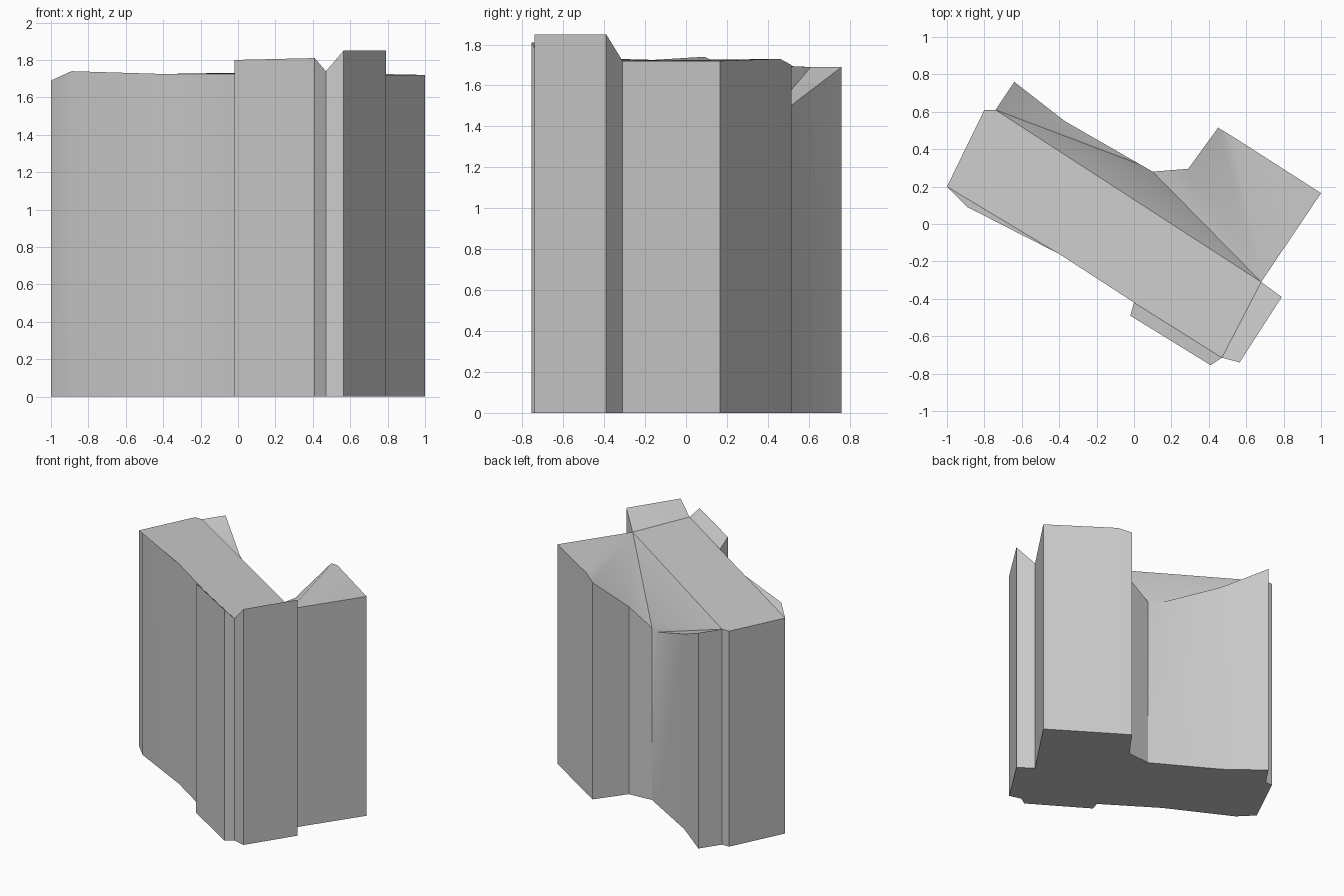
import bpy
import bmesh
import math

# Remove only the default object
default_cube = bpy.data.objects.get("Cube")
if default_cube:
    bpy.data.objects.remove(default_cube, do_unlink=True)


def make_material(name, colour):
    material = bpy.data.materials.new(name)
    material.use_nodes = True
    material.diffuse_color = colour
    shader = next(n for n in material.node_tree.nodes if n.type == "BSDF_PRINCIPLED")
    shader.inputs["Base Color"].default_value = colour
    return material


# Counter-clockwise footprint: each corner has x, y and its eave height
corners = {
    "west_tip": (-1.0, .20, 1.69),
    "west_chamfer": (-.89, .09, 1.74),
    "front_bend": (-.40, -.16, 1.725),
    "bay_inner": (0, -.42, 1.725),
    "bay_left": (-.02, -.49, 1.80),
    "bay_right": (.41, -.755, 1.81),
    "front_notch": (.47, -.715, 1.74),
    "tower_front": (.565, -.74, 1.85),
    "tower_back": (.79, -.39, 1.85),
    "valley": (.68, -.31, 1.72),
    "wing_east": (1.0, .165, 1.72),
    "wing_north": (.54, .46, 1.73),
    "wing_tip": (.45, .515, 1.70),
    "court_east": (.29, .295, 1.47),
    "court_west": (.10, .28, 1.35),
    "rear_low": (.03, .32, 1.35),
    "rear_bend": (-.37, .55, 1.53),
    "rear_tip": (-.64, .76, 1.69),
    "rear_notch": (-.74, .61, 1.69),
    "west_back": (-.80, .61, 1.69),
}

# Roof planes, each a ring of corner names
roof_planes = [
    "valley rear_notch west_back west_tip front_bend bay_inner front_notch",
    "west_tip west_chamfer front_bend",
    "bay_inner bay_left bay_right front_notch",
    "front_notch tower_front tower_back",
    "front_notch tower_back valley",
    "valley wing_east wing_north",
    "valley wing_north wing_tip",
    "valley wing_tip court_east",
    "valley court_east court_west",
    "valley court_west rear_notch",
    "rear_notch court_west rear_low",
    "rear_notch rear_low rear_bend",
    "rear_notch rear_bend rear_tip",
]

bm = bmesh.new()
top = {name: bm.verts.new(point) for name, point in corners.items()}
base = {name: bm.verts.new((x, y, 0)) for name, (x, y, z) in corners.items()}
names = list(corners)

# Walls between neighbouring corners
for a, b in zip(names, names[1:] + names[:1]):
    bm.faces.new((base[a], base[b], top[b], top[a]))

# Floor and roof
bm.faces.new([base[name] for name in reversed(names)])
for plane in roof_planes:
    bm.faces.new([top[name] for name in plane.split()])

bmesh.ops.recalc_face_normals(bm, faces=bm.faces)
mesh = bpy.data.meshes.new("building_block")
bm.to_mesh(mesh)
bm.free()

building = bpy.data.objects.new("building_block", mesh)
bpy.context.collection.objects.link(building)
mesh.materials.append(make_material("plain_grey", (.6, .6, .6, 1)))

# Soft shading over shallow bends, crisp corners elsewhere
bpy.ops.object.select_all(action="DESELECT")
building.select_set(True)
bpy.context.view_layer.objects.active = building
bpy.ops.object.shade_smooth_by_angle(angle=math.radians(30))
